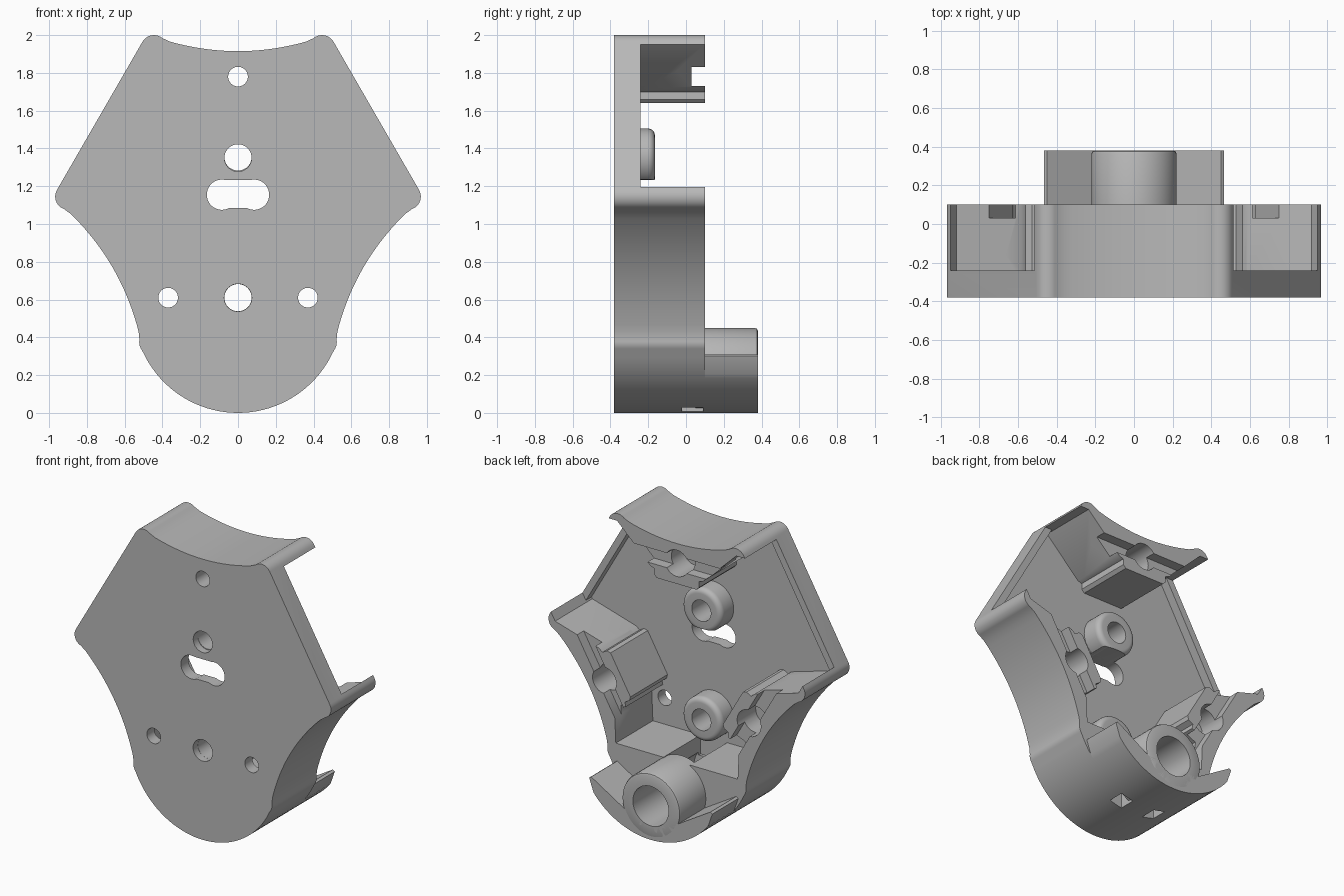
import bpy, bmesh
from math import sin, cos, radians, pi, asin
from mathutils import Matrix

if "Cube" in bpy.data.objects:
    bpy.data.objects.remove(bpy.data.objects["Cube"])

grey = bpy.data.materials.new("plain_grey")
grey.use_nodes = True
tone = (0.48, 0.48, 0.48, 1)
grey.diffuse_color = tone
grey.node_tree.nodes["Principled BSDF"].inputs["Base Color"].default_value = tone

HUB = 1.15              # height of the three-fold centre
FRONT, RIM, FLOOR, BACK, END = -0.38, -0.24, -0.30, 0.10, 0.38
BORE_Z = 0.23


def arm(points):
    """Turn (sideways, outward) points from the top lobe to the +x arm."""
    c, s = cos(2 * pi / 3), sin(2 * pi / 3)
    return [(c * u + s * v, HUB - s * u + c * v) for u, v in points]


def top(points):
    return [(u, HUB + v) for u, v in points]


def flip(points):
    return [(-u, v) for u, v in reversed(points)]


def mirrored(half):
    return half + [(-x, z) for x, z in reversed(half) if x > 0.0001]


def arc(cx, cz, r, a, b, n=10):
    step = (b - a) / n
    return [(cx + r * cos(radians(a + i * step)), cz + r * sin(radians(a + i * step)))
            for i in range(n + 1)]


def new_object(name, bm):
    bmesh.ops.recalc_face_normals(bm, faces=bm.faces)
    mesh = bpy.data.meshes.new(name)
    bm.to_mesh(mesh)
    bm.free()
    mesh.materials.append(grey)
    obj = bpy.data.objects.new(name, mesh)
    bpy.context.collection.objects.link(obj)
    return obj


def prism(name, points, y0, y1):
    bm = bmesh.new()
    face = bm.faces.new([bm.verts.new((x, y0, z)) for x, z in points])
    grown = bmesh.ops.extrude_face_region(bm, geom=[face])["geom"]
    moved = [g for g in grown if isinstance(g, bmesh.types.BMVert)]
    bmesh.ops.translate(bm, verts=moved, vec=(0, y1 - y0, 0))
    return new_object(name, bm)


def rod(x, z, r, y0=-1, y1=1):
    return prism("cutter", arc(x, z, r, 0, 352.5, 47), y0, y1)


def ring(name, z, profile, n=48):
    """Lathe a closed (radius, y) profile around a front-to-back axis."""
    bm = bmesh.new()
    loops = [[bm.verts.new((r * cos(2 * pi * i / n), y, z + r * sin(2 * pi * i / n)))
              for r, y in profile] for i in range(n)]
    m = len(profile)
    for i in range(n):
        a, b = loops[i], loops[(i + 1) % n]
        for j in range(m):
            k = (j + 1) % m
            bm.faces.new((a[j], a[k], b[k], b[j]))
    return new_object(name, bm)


def carve(obj, cutters):
    bpy.context.view_layer.objects.active = obj
    for cutter in cutters:
        cutter.hide_render = True
        mod = obj.modifiers.new("cut", "BOOLEAN")
        mod.operation, mod.solver, mod.object = "DIFFERENCE", "EXACT", cutter
        bpy.ops.object.modifier_apply(modifier=mod.name)
        bpy.data.objects.remove(cutter)


def box(x0, x1, z0, z1, y0, y1):
    return prism("cutter", [(x0, z0), (x1, z0), (x1, z1), (x0, z1)], y0, y1)


# Outer silhouette: scooped edges, round lobes, round chin
scoop = [(0.36 * i / 10, 0.765 + 0.39 * (0.36 * i / 10) ** 2) for i in range(11)]
lobe = arc(0.445, 0.78, 0.07, 130, 30)
half_lobe = arc(0.445, 0.78, 0.07, 130, 90, 5)
chin_r = 0.554
chin_start = -90 + asin(0.515 / chin_r) * 180 / pi
chin = arc(0, chin_r, chin_r, chin_start, -90, 20)
half = top(scoop + lobe) + arm(flip(lobe) + flip(scoop)[:-1] + scoop + half_lobe) + chin[1:]
shell = prism("shell", mirrored(half), FRONT, BACK)

# Pocket behind the front plate, leaving three clip blocks and a chin block
clip = [(0.15, 0.49), (0.17, 0.51), (0.17, 0.55), (0.20, 0.56)]


def pocket(reach, y0, y1):
    side = clip + [(0.45, 0.8), (reach, 0.8)]
    wall = [(0.47, 0.66), (0.46, 0.43)]
    pts = top(side) + arm(flip(side) + clip) + wall
    return prism("cutter", mirrored(pts), y0, y1)


carve(shell, [pocket(0.65, RIM, 0.5), pocket(0.462, FLOOR, 0.3)])

# Screw holes and the three-lobed slot through the plate
holes = [rod(0, 1.35, 0.072), rod(0, 0.61, 0.073), rod(0, 1.78, 0.052)]
holes += [rod(s * 0.37, 0.61, 0.052) for s in (-1, 1)]


def slot():
    return [rod(-0.085, 1.155, 0.08), rod(0.085, 1.155, 0.08), box(-0.08, 0.08, 1.085, 1.232, -1, 1)]


carve(shell, holes + slot())

# Nut seat and cross notch in each clip block
notch = [(-0.33, 0.58), (0.33, 0.58), (0.33, 0.68), (-0.33, 0.68)]
seat = arc(0, 0.63, 0.09, 0, 348, 29)
for place in (top, arm, lambda p: [(-x, z) for x, z in arm(p)]):
    carve(shell, [prism("cutter", place(notch), 0.03, 0.5),
                  prism("cutter", place(seat), -0.1, 0.5)])

# Chin block: central channel, blind bore, two small vents underneath
carve(shell, [box(-0.1, 0.1, 0.3, 0.5, FLOOR, 0.5), rod(0, BORE_Z, 0.135, -0.28, 0.5)])
carve(shell, [box(s * 0.13 - 0.045, s * 0.13 + 0.045, -0.1, 0.13, -0.02, 0.09) for s in (-1, 1)])

# Rounded bosses around the two central holes
bosses = []
for name, z in (("upper_boss", 1.355), ("lower_boss", 0.61)):
    edge = [(0.115 + 0.035 * cos(radians(a)), -0.2 + 0.035 * sin(radians(a))) for a in range(0, 91, 15)]
    bosses.append(ring(name, z, [(0.072, -0.33), (0.15, -0.33)] + edge + [(0.072, -0.165)]))
carve(bosses[0], slot())

# Tube at the back of the chin
tube = ring("chin_tube", BORE_Z, [(0.135, 0.05), (0.22, 0.05), (0.22, 0.365),
                                  (0.215, 0.376), (0.205, END), (0.135, END)])

# Crescent flange either side of the tube
rim = [p for p in chin if p[0] < 0.45]
crescent = [(0.2, 0.16), (0.45, 0.31), (0.465, 0.30)] + rim
flange = prism("chin_flange", mirrored(crescent), 0.08, END)
carve(flange, [rod(0, BORE_Z, 0.14),
               box(-0.175, -0.085, -0.1, 0.13, -0.02, 0.09),
               box(0.085, 0.175, -0.1, 0.13, -0.02, 0.09)])

# Smooth the curved sides, keep the edges crisp
bpy.ops.object.select_all(action="DESELECT")
for obj in [shell, tube, flange] + bosses:
    obj.select_set(True)
    bpy.context.view_layer.objects.active = obj
bpy.ops.object.shade_smooth_by_angle(angle=radians(30))
